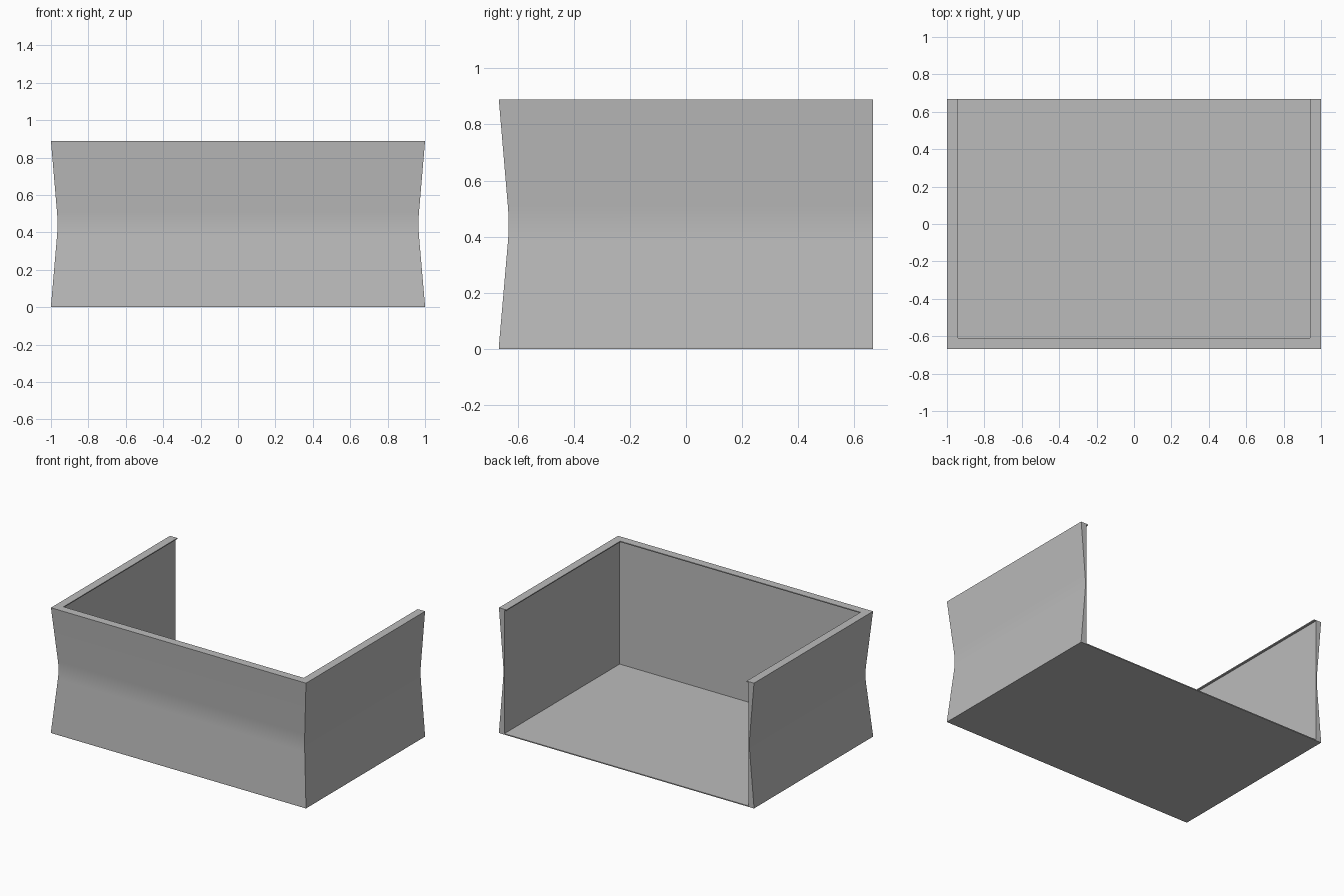
import bpy
import bmesh

cube = bpy.data.objects.get("Cube")
if cube:
    bpy.data.objects.remove(cube, do_unlink=True)

HALF_X, HALF_Y, HEIGHT = 1.0, 0.667, 0.888
SHEET = 0.007           # floor and lip thickness
INNER, LIP = 0.043, 0.058   # inset of the inner wall and of the lip edge
WAIST, ROUND = 0.035, 0.065  # depth and half height of the rounded waist

grey = bpy.data.materials.new("plain grey")
grey.use_nodes = True
colour = (0.5, 0.5, 0.5, 1)
grey.diffuse_color = colour
grey.node_tree.nodes["Principled BSDF"].inputs["Base Color"].default_value = colour


def finish(bm, name):
    bmesh.ops.recalc_face_normals(bm, faces=bm.faces)
    mesh = bpy.data.meshes.new(name)
    bm.to_mesh(mesh)
    bm.free()
    mesh.materials.append(grey)
    obj = bpy.data.objects.new(name, mesh)
    bpy.context.collection.objects.link(obj)
    return obj


def path(inset):
    """U-shaped path round the left, front and right sides."""
    x, y = HALF_X - inset, -HALF_Y + inset
    return [(-x, HALF_Y), (-x, y), (x, y), (x, HALF_Y)]


# Wall profile as (inset, height): pinched outside, upright inside, lip on top
middle = HEIGHT / 2
slope = WAIST / (middle - ROUND / 2)
profile = [(0, SHEET)]
for i in range(-4, 5):
    t = i / 4
    profile.append((WAIST - slope * ROUND * t * t / 2, middle + ROUND * t))
profile += [(0, HEIGHT), (LIP, HEIGHT), (LIP, HEIGHT - SHEET),
            (INNER, HEIGHT - SHEET), (INNER, SHEET)]

# Walls: the profile swept round the path with mitred corners
bm = bmesh.new()
rows = [[bm.verts.new((x, y, z)) for x, y in path(d)] for d, z in profile]
for a, b in zip(rows, rows[1:] + rows[:1]):
    for k in range(3):
        bm.faces.new((a[k], a[k + 1], b[k + 1], b[k]))
for end in (0, 3):
    bm.faces.new([row[end] for row in rows])
walls = finish(bm, "walls")
bpy.ops.object.select_all(action='DESELECT')
walls.select_set(True)
bpy.context.view_layer.objects.active = walls
bpy.ops.object.shade_smooth_by_angle(angle=0.5)

# Floor sheet under the walls
bm = bmesh.new()
bmesh.ops.create_cube(bm, size=1)
bmesh.ops.scale(bm, vec=(2 * HALF_X, 2 * HALF_Y, SHEET), verts=bm.verts)
bmesh.ops.translate(bm, vec=(0, 0, SHEET / 2), verts=bm.verts)
finish(bm, "floor")
